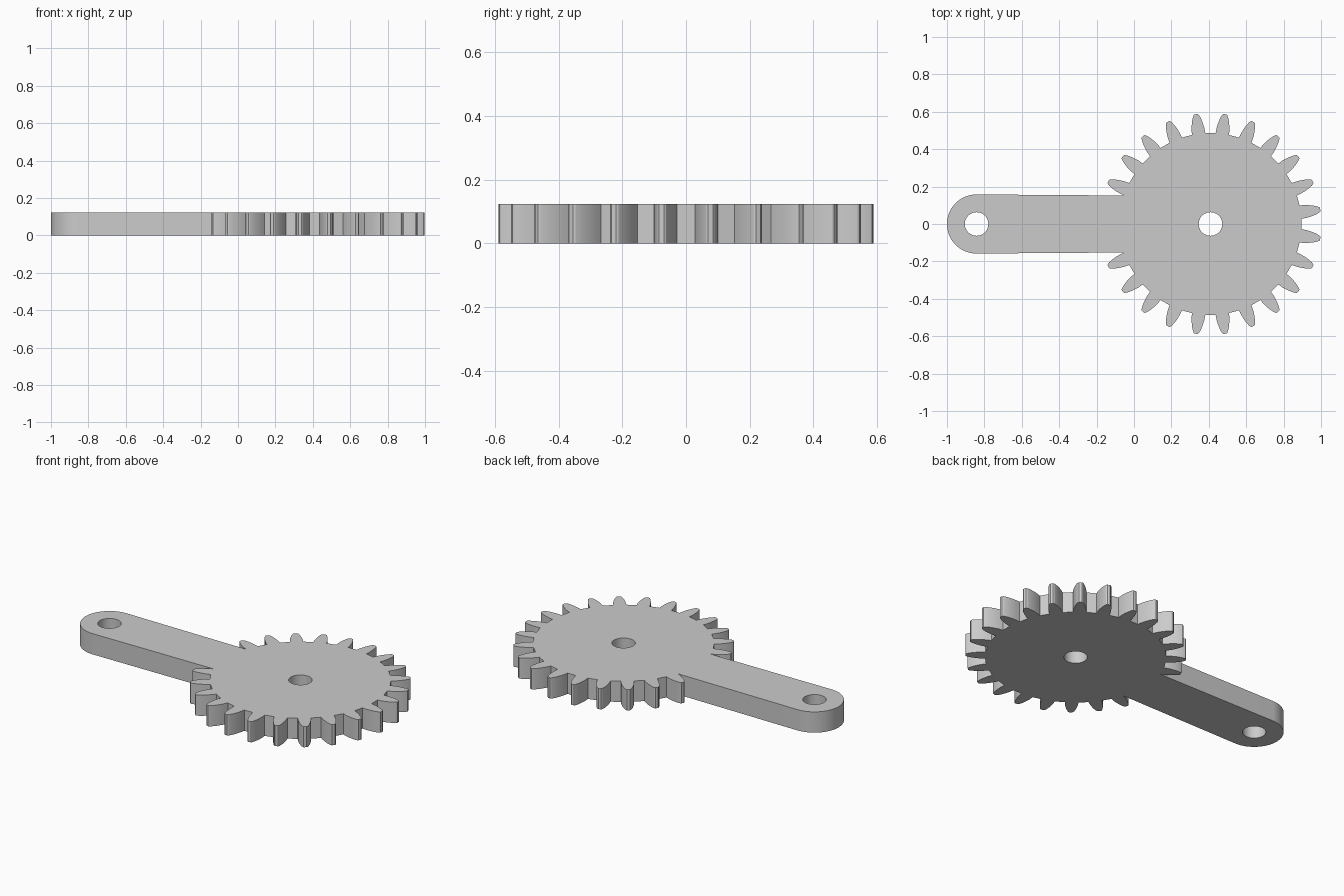
import bpy, bmesh, math
from mathutils import Vector

if "Cube" in bpy.data.objects:
    bpy.data.objects.remove(bpy.data.objects["Cube"])

THICK = 0.123
GEAR_X, PIVOT_X = 0.409, -0.842
ARM_R, HOLE_R = 0.158, 0.063
TEETH = 24
# Half of one tooth: (distance from gear centre, half width)
TOOTH = [(0.485, 0.036), (0.51, 0.035), (0.535, 0.031), (0.56, 0.025),
         (0.578, 0.0185), (0.588, 0.0135), (0.592, 0.008)]

metal = bpy.data.materials.new("grey metal")
metal.use_nodes = True
grey = (0.6, 0.6, 0.6, 1)
metal.diffuse_color = grey
metal.node_tree.nodes["Principled BSDF"].inputs["Base Color"].default_value = grey


def arc(cx, r, start, end, steps):
    """Points along an arc centred on the x axis."""
    angles = [start + (end - start) * i / steps for i in range(steps + 1)]
    return [Vector((cx + r * math.cos(a), r * math.sin(a), 0)) for a in angles]


def tooth(angle):
    """Points around one gear tooth, counter-clockwise."""
    axis = Vector((math.cos(angle), math.sin(angle), 0))
    side = Vector((-axis.y, axis.x, 0))
    centre = Vector((GEAR_X, 0, 0))
    rising = [centre + axis * r - side * w for r, w in TOOTH]
    falling = [centre + axis * r + side * w for r, w in reversed(TOOTH)]
    return rising + falling


def add_loop(bm, points):
    verts = [bm.verts.new(p) for p in points]
    return [bm.edges.new((a, b)) for a, b in zip(verts, verts[1:] + verts[:1])]


# Outline: all teeth except the two swallowed by the arm, then the rounded arm end
pitch = math.tau / TEETH
outline = []
for i in range(-TEETH // 2 + 1, TEETH // 2 - 1):
    outline += tooth((i + 0.5) * pitch)
outline += arc(PIVOT_X, ARM_R, math.pi / 2, 1.5 * math.pi, 32)

# Flat plate with both holes, extruded to thickness
bm = bmesh.new()
edges = add_loop(bm, outline)
for x in (GEAR_X, PIVOT_X):
    edges += add_loop(bm, arc(x, HOLE_R, 0, math.tau, 40)[:-1])
bmesh.ops.triangle_fill(bm, edges=edges, use_beauty=True, normal=(0, 0, 1))
top = bmesh.ops.extrude_face_region(bm, geom=bm.faces[:], use_keep_orig=True)
bmesh.ops.translate(bm, vec=(0, 0, THICK),
                    verts=[g for g in top["geom"] if isinstance(g, bmesh.types.BMVert)])
bmesh.ops.recalc_face_normals(bm, faces=bm.faces[:])
bmesh.ops.dissolve_limit(bm, angle_limit=0.001, verts=bm.verts[:], edges=bm.edges[:])

mesh = bpy.data.meshes.new("gear_arm")
bm.to_mesh(mesh)
bm.free()
mesh.materials.append(metal)
gear_arm = bpy.data.objects.new("gear_arm", mesh)
bpy.context.collection.objects.link(gear_arm)

bpy.context.view_layer.objects.active = gear_arm
gear_arm.select_set(True)
bpy.ops.object.shade_smooth_by_angle(angle=math.radians(25))
